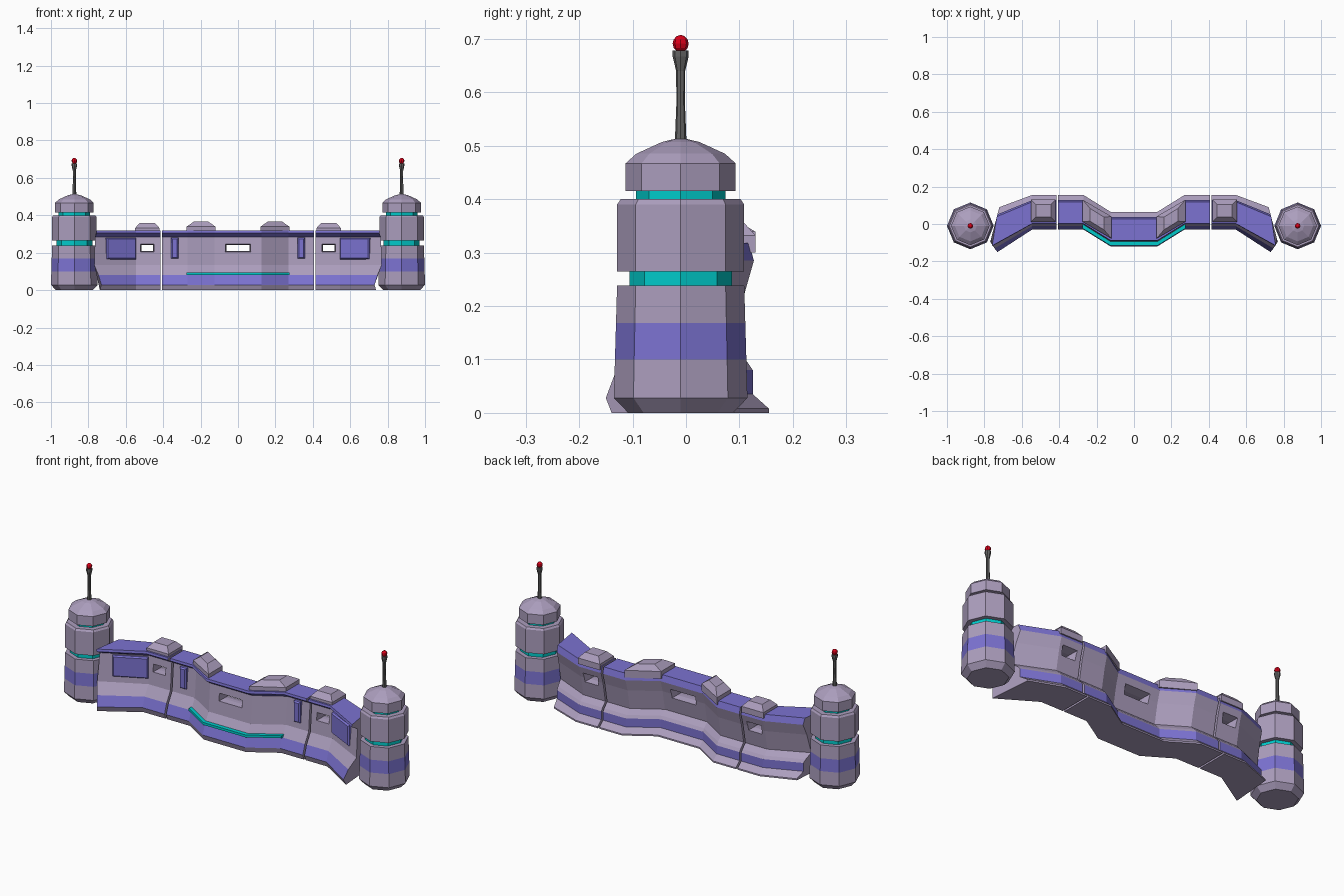
import bpy, bmesh, math
from mathutils import Vector

if "Cube" in bpy.data.objects:
    bpy.data.objects.remove(bpy.data.objects["Cube"])


def material(name, rgb):
    m = bpy.data.materials.new(name)
    m.diffuse_color = (*rgb, 1)
    m.use_nodes = True
    m.node_tree.nodes["Principled BSDF"].inputs["Base Color"].default_value = m.diffuse_color
    return m


BODY = material("lilac_stone", (0.41, 0.34, 0.51))
TRIM = material("violet_trim", (0.20, 0.17, 0.64))
GLOW = material("cyan_light", (0.0, 0.60, 0.60))
METAL = material("dark_metal", (0.13, 0.13, 0.13))
LAMP = material("red_lamp", (0.72, 0.0, 0.01))


def loft(name, rings, mats, side_mat=None, band_mat=None):
    """Skin closed rings; material index is per profile edge or per band."""
    bm = bmesh.new()
    vs = [[bm.verts.new(p) for p in r] for r in rings]
    n = len(rings[0])
    for i in range(len(vs) - 1):
        for j in range(n):
            k = (j + 1) % n
            f = bm.faces.new((vs[i][j], vs[i][k], vs[i + 1][k], vs[i + 1][j]))
            f.material_index = side_mat[j] if side_mat else band_mat[i] if band_mat else 0
    bm.faces.new(vs[0])
    bm.faces.new(vs[-1])
    bmesh.ops.recalc_face_normals(bm, faces=bm.faces[:])
    me = bpy.data.meshes.new(name)
    bm.to_mesh(me)
    bm.free()
    for m in mats:
        me.materials.append(m)
    ob = bpy.data.objects.new(name, me)
    bpy.context.collection.objects.link(ob)
    return ob


def turned(name, profile, cx, mats, sides=8, band_mat=None):
    rings = [[(cx + r * math.cos(math.tau * k / sides),
               -0.01 + r * math.sin(math.tau * k / sides), z) for k in range(sides)]
             for r, z in profile]
    return loft(name, rings, mats, band_mat=band_mat)


def shift(x):
    """Wall bulges forward in the middle."""
    t = min(max((abs(x) - 0.125) / 0.145, 0), 1)
    return -0.09 * (1 - t)


def place(x, y, z):
    """Map a section point onto the wall plan, with the swept-forward wing tip."""
    if abs(x) < 0.7:
        return (x, y + shift(x), z)
    t = (y + 0.03) / 0.185
    a, b, c = Vector((0.73, -0.15)), Vector((0.77, -0.10)), Vector((0.72, 0.09))
    p = a.lerp(b, t / 0.25) if t < 0.25 else b.lerp(c, (t - 0.25) / 0.75)
    return (math.copysign(p.x, x), p.y, z)


def sweep(name, profile, xs, mats, side_mat=None):
    return loft(name, [[place(x, y, z) for y, z in profile] for x in xs], mats, side_mat)


def window(wall, cx, cy, hw):
    """Cut a through window that flares to the front and back."""
    secs = [(-0.03, hw + 0.018, 0.028), (0.055, hw, 0.017), (0.075, hw, 0.017), (0.15, hw + 0.022, 0.034)]
    rings = [[(cx + sx * w, cy + y, 0.225 + sz * h)
              for sx, sz in ((-1, -1), (1, -1), (1, 1), (-1, 1))] for y, w, h in secs]
    cutter = loft("window_cutter", rings, [BODY])
    cutter.hide_render = True
    mod = wall.modifiers.new("window", 'BOOLEAN')
    mod.operation, mod.solver, mod.object = 'DIFFERENCE', 'EXACT', cutter
    bpy.context.view_layer.objects.active = wall
    bpy.ops.object.modifier_apply(modifier=mod.name)
    bpy.data.objects.remove(cutter)


def roof_block(name, x0, x1, inset, top):
    """Bevelled block across the wall top, sheared to follow the plan."""
    rings = []
    for z, i, j in ((0.30, 0, 0), (top - 0.028, 0, 0), (top, inset, 0.025)):
        rings.append([(x, y + shift(x), z) for x, y in
                      ((x0 + i, 0.012 + j), (x1 - i, 0.012 + j), (x1 - i, 0.13 - j), (x0 + i, 0.13 - j))])
    if x0 < 0:
        rings = [[p for p in r] for r in rings]
    return loft(name, rings, [BODY])


# wall cross-section (y, z), front foot up and over to back foot
SECTION = [(-0.02, 0), (-0.03, 0.028), (-0.012, 0.08), (0.02, 0.135), (0.032, 0.283),
           (0.0, 0.305), (0.002, 0.318), (0.118, 0.318), (0.127, 0.285), (0.11, 0.225),
           (0.09, 0.12), (0.115, 0.095), (0.125, 0.08), (0.125, 0.035), (0.155, 0.008), (0.155, 0)]
COLORS = [0, 1, 0, 0, 1, 1, 1, 1, 0, 0, 0, 0, 1, 0, 0, 0]

# centre wall with slit window and light strip
centre = sweep("centre_wall", SECTION, [-0.405, -0.27, -0.125, 0.125, 0.27, 0.405],
               [BODY, TRIM], COLORS)
window(centre, 0, -0.09, 0.062)
sweep("front_light_strip", [(-0.026, 0.081), (-0.026, 0.094), (0.01, 0.094), (0.01, 0.081)],
      [-0.275, -0.27, -0.125, 0.125, 0.27, 0.275], [GLOW])

TOWER = [(0.098, 0), (0.125, 0.028), (0.123, 0.10), (0.121, 0.168), (0.119, 0.238),
         (0.096, 0.238), (0.096, 0.265), (0.119, 0.265), (0.119, 0.39), (0.112, 0.40),
         (0.084, 0.40), (0.084, 0.415), (0.103, 0.415), (0.103, 0.467), (0.083, 0.485),
         (0.035, 0.507), (0.01, 0.513)]
TOWER_COLORS = [0, 0, 1, 0, 0, 2, 0, 0, 0, 0, 2, 0, 0, 0, 0, 0]

for s, side in ((-1, "left"), (1, "right")):
    # wing wall with small window
    wing = sweep(side + "_wing_wall", SECTION, [s * 0.415, s * 0.545, s * 0.75], [BODY, TRIM], COLORS)
    window(wing, s * 0.485, 0, 0.031)

    # roof blocks
    for label, a, b, inset, top in (("outer", 0.42, 0.55, 0.025, 0.36), ("inner", 0.12, 0.275, 0.04, 0.367)):
        x0, x1 = sorted((s * a, s * b))
        roof_block(f"{side}_{label}_roof_block", x0, x1, inset, top)

    # violet panels on the wall face, tapering towards the front
    for label, cx, cy, hw, ang, z0, z1 in (("wing_panel", 0.63, -0.008, 0.088, -0.464, 0.165, 0.278),
                                           ("slim_panel", 0.338, 0.03, 0.019, 0, 0.168, 0.28)):
        rings = []
        for d, g in ((0.03, 0), (-0.012, 0), (-0.02, 0.006)):
            ring = []
            for sx, z in ((-1, z0 + g), (1, z0 + g), (1, z1 - g), (-1, z1 - g)):
                u = sx * (hw - g)
                ring.append((s * (cx + u * math.cos(ang) - d * math.sin(ang)),
                             cy + u * math.sin(ang) + d * math.cos(ang), z))
            rings.append(ring)
        loft(f"{side}_{label}", rings, [TRIM])

    # tower, antenna and lamp
    cx = s * 0.875
    turned(side + "_tower", TOWER, cx, [BODY, TRIM, GLOW], 8, TOWER_COLORS)
    turned(side + "_antenna", [(0.011, 0.505), (0.008, 0.58), (0.0085, 0.64), (0.015, 0.667), (0.015, 0.678)],
           cx, [METAL])
    turned(side + "_lamp", [(0.015 * math.sin(a), 0.691 - 0.016 * math.cos(a))
                            for a in [math.pi * k / 6 for k in (0.3, 1, 2, 3, 4, 5, 5.7)]], cx, [LAMP])
